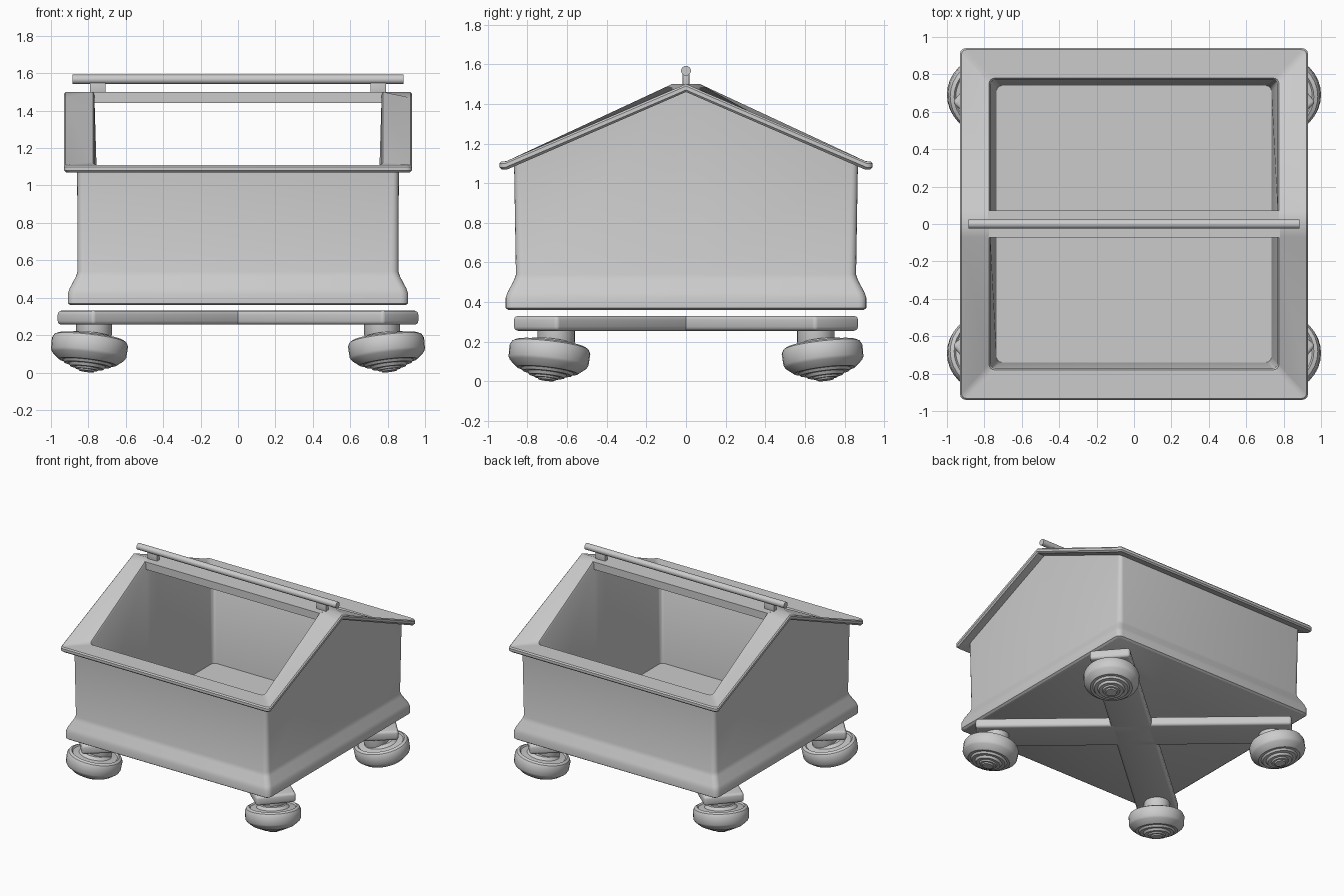
import bpy, bmesh, math
from mathutils import Vector, Matrix

if "Cube" in bpy.data.objects:
    bpy.data.objects.remove(bpy.data.objects["Cube"])


def finish(bm, name, angle=32):
    bmesh.ops.recalc_face_normals(bm, faces=bm.faces[:])
    me = bpy.data.meshes.new(name)
    bm.to_mesh(me)
    bm.free()
    ob = bpy.data.objects.new(name, me)
    bpy.context.collection.objects.link(ob)
    bpy.ops.object.select_all(action='DESELECT')
    ob.select_set(True)
    bpy.context.view_layer.objects.active = ob
    bpy.ops.object.shade_smooth_by_angle(angle=math.radians(angle))
    return ob


def outline(hx, hy, r, seg=4, ridge=0.07):
    """Rounded rectangle with extra side points at the ridge."""
    pts = []
    for k, (sx, sy) in enumerate([(1, 1), (-1, 1), (-1, -1), (1, -1)]):
        for i in range(seg + 1):
            a = math.pi / 2 * (k + i / seg)
            pts.append((sx * (hx - r) + r * math.cos(a), sy * (hy - r) + r * math.sin(a)))
        if k == 1:
            pts += [(-hx, ridge), (-hx, 0), (-hx, -ridge)]
            # keep the order: these come after the back left corner
        if k == 3:
            pts += [(hx, -ridge), (hx, 0), (hx, ridge)]
    return pts


def loft(bm, rings):
    rows = [[bm.verts.new(p) for p in ring] for ring in rings]
    n = len(rows[0])
    for a, b in zip(rows, rows[1:]):
        for i in range(n):
            bm.faces.new((a[i], a[(i + 1) % n], b[(i + 1) % n], b[i]))
    return rows


def lathe(bm, profile, matrix, seg=32):
    rings = [[matrix @ Vector((r * math.cos(2 * math.pi * i / seg),
                               r * math.sin(2 * math.pi * i / seg), z))
              for i in range(seg)] for r, z in profile]
    rows = loft(bm, rings)
    bm.faces.new(rows[0])
    bm.faces.new(rows[-1])


def box(bm, size, matrix, bevel):
    geo = bmesh.ops.create_cube(bm, size=1, matrix=matrix @ Matrix.Diagonal((*size, 1)))
    edges = list({e for v in geo['verts'] for e in v.link_edges})
    bmesh.ops.bevel(bm, geom=edges, offset=bevel, segments=3, affect='EDGES', profile=0.5)


# gable heights: outer rim edge and inner opening edge
def outer_z(y, d=0):
    return 1.11 + max(0, 0.9 - abs(y)) / 0.9 * 0.39 + d


def inner_z(y, d=0):
    return min(1.5, 1.11 + max(0, 0.775 - abs(y)) / 0.705 * 0.39) + d


# bin: outer wall, flared skirt, sloping rim and tapered cavity
rings = []
for hx, hy, r, z in [(0.895, 0.895, 0.03, 0.36), (0.91, 0.91, 0.04, 0.37),
                     (0.91, 0.91, 0.04, 0.42), (0.9, 0.9, 0.04, 0.45),
                     (0.868, 0.868, 0.04, 0.51), (0.858, 0.858, 0.04, 0.54)]:
    rings.append([(x, y, z) for x, y in outline(hx, hy, r)])
for hx, hy, r, fn, d in [(0.86, 0.867, 0.03, outer_z, -0.04), (0.92, 0.93, 0.03, outer_z, -0.04),
                         (0.93, 0.94, 0.03, outer_z, -0.03), (0.93, 0.94, 0.03, outer_z, -0.01),
                         (0.922, 0.932, 0.025, outer_z, 0.0), (0.775, 0.78, 0.03, inner_z, 0.0),
                         (0.768, 0.773, 0.03, inner_z, -0.015)]:
    rings.append([(x, y, fn(y, d)) for x, y in outline(hx, hy, r)])
rings.append([(x, y, 0.39) for x, y in outline(0.735, 0.74, 0.03)])
bm = bmesh.new()
rows = loft(bm, rings)
bm.faces.new(rows[0])
bm.faces.new(rows[-1])
finish(bm, "bin_body")

# ridge beam between the two openings
bm = bmesh.new()
bmesh.ops.create_cube(bm, size=1, matrix=Matrix.Translation((0, 0, 1.47)) @ Matrix.Diagonal((1.56, 0.145, 0.06, 1)))
finish(bm, "ridge_beam")

# handle bar and its posts
bm = bmesh.new()
lathe(bm, [(0.025, -0.885), (0.025, 0.885)],
      Matrix.Translation((0, 0, 1.567)) @ Matrix.Rotation(math.pi / 2, 4, 'Y'), 16)
finish(bm, "handle_bar")
for s in (-1, 1):
    bm = bmesh.new()
    box(bm, (0.085, 0.034, 0.065), Matrix.Translation((s * 0.75, 0, 1.525)), 0.005)
    finish(bm, "handle_post")

# crossed base beams
for s in (-1, 1):
    bm = bmesh.new()
    turn = Matrix.Rotation(s * math.atan2(0.69, 0.79), 4, 'Z')
    box(bm, (2.32, 0.3, 0.075), Matrix.Translation((0, 0, 0.293)) @ turn, 0.02)
    finish(bm, "base_beam")

# tilted casters with stepped hubs
wheel = [(0.04, -0.127), (0.045, -0.118), (0.06, -0.118), (0.065, -0.108), (0.09, -0.108),
         (0.1, -0.092), (0.125, -0.092), (0.135, -0.078), (0.155, -0.078), (0.195, -0.045),
         (0.203, -0.03), (0.205, 0.03), (0.195, 0.05), (0.175, 0.06), (0.165, 0.05),
         (0.12, 0.055), (0.1, 0.075)]
neck = [(0.08, 0.15), (0.095, 0.2), (0.095, 0.262)]
for sx in (-1, 1):
    for sy in (-1, 1):
        axis = Vector((-sx * 0.12, -sy * 0.12, 1))
        tilt = Vector((0, 0, 1)).rotation_difference(axis).to_matrix().to_4x4()
        bm = bmesh.new()
        lathe(bm, wheel, Matrix.Translation((sx * 0.795, sy * 0.69, 0.132)) @ tilt)
        finish(bm, "caster_wheel")
        bm = bmesh.new()
        lathe(bm, neck, Matrix.Translation((sx * 0.77, sy * 0.655, 0)), 24)
        finish(bm, "caster_neck")
